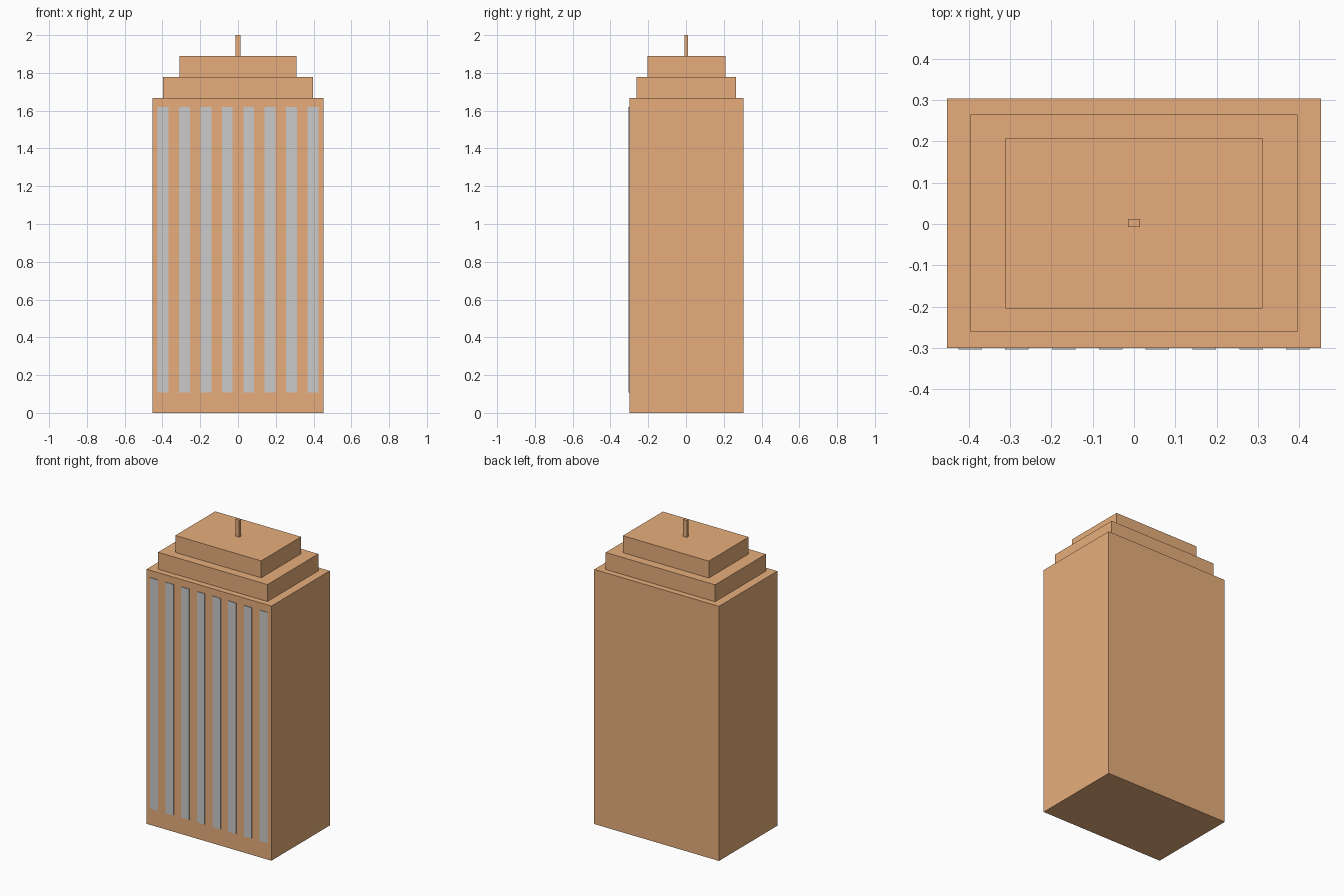
import bpy

if "Cube" in bpy.data.objects:
    bpy.data.objects.remove(bpy.data.objects["Cube"])

CENTRE_Y = 0.002  # the window strips stand proud of the front, so the tower sits slightly back

brick = bpy.data.materials.new("brick")
brick.diffuse_color = (0.8, 0.42, 0.2, 1)
brick.use_nodes = True
brick.node_tree.nodes["Principled BSDF"].inputs["Base Color"].default_value = brick.diffuse_color


def box(name, size_x, y0, y1, z0, z1, x=0.0, material=None):
    bpy.ops.mesh.primitive_cube_add(size=1, location=(x, (y0 + y1) / 2, (z0 + z1) / 2))
    ob = bpy.context.object
    ob.name = name
    ob.scale = (size_x, y1 - y0, z1 - z0)
    bpy.ops.object.transform_apply(location=False, rotation=False, scale=True)
    if material:
        ob.data.materials.append(material)
    return ob


# Stepped tower and mast: name, width, depth, bottom, top
for name, width, depth, z0, z1 in [
    ("tower_body", 0.904, 0.604, 0.0, 1.667),
    ("lower_setback", 0.792, 0.526, 1.667, 1.778),
    ("upper_setback", 0.622, 0.413, 1.778, 1.889),
    ("roof_mast", 0.028, 0.019, 1.889, 2.0),
]:
    box(name, width, CENTRE_Y - depth / 2, CENTRE_Y + depth / 2, z0, z1, material=brick)

# Tall window strips on the front only
STRIPS, PITCH = 8, 0.1133
for i in range(STRIPS):
    x = (i - (STRIPS - 1) / 2) * PITCH
    box(f"window_strip_{i + 1}", 0.057, -0.304, -0.295, 0.109, 1.62, x)
